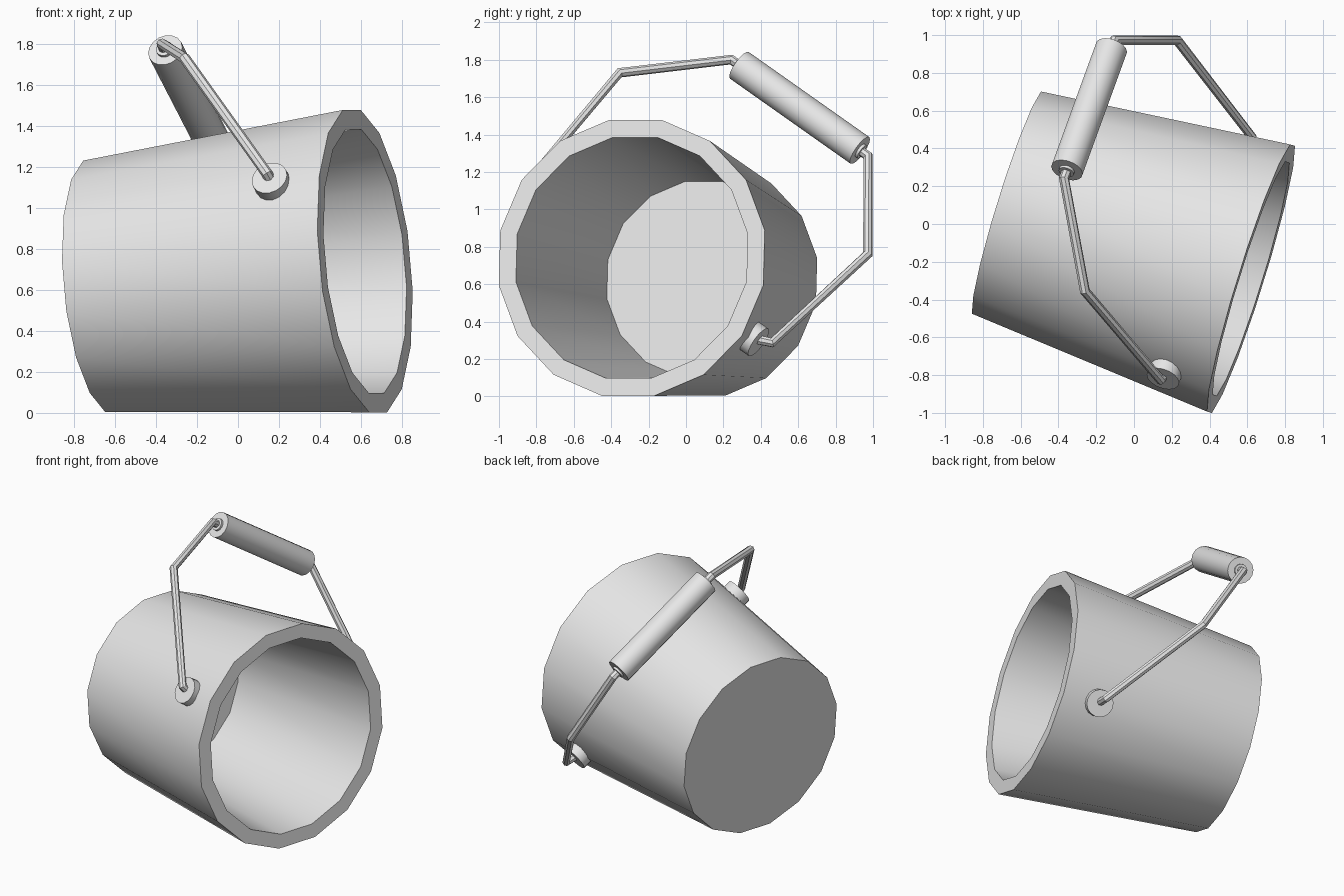
import bpy, bmesh, math
from mathutils import Vector, Matrix

cube = bpy.data.objects.get("Cube")
if cube:
    bpy.data.objects.remove(cube, do_unlink=True)

grey = bpy.data.materials.new("light_grey")
grey.use_nodes = True
grey.diffuse_color = (0.8, 0.8, 0.8, 1)
grey.node_tree.nodes["Principled BSDF"].inputs["Base Color"].default_value = (0.8, 0.8, 0.8, 1)


def smooth(obj):
    bpy.ops.object.select_all(action='DESELECT')
    obj.select_set(True)
    bpy.context.view_layer.objects.active = obj
    bpy.ops.object.shade_smooth_by_angle(angle=math.radians(30))


def lathe(name, profile, sides, matrix):
    """Rings of (radius, height) joined into a solid, capped at both ends."""
    bm = bmesh.new()
    rings = []
    for r, h in profile:
        angles = [2 * math.pi * (k + 0.5) / sides for k in range(sides)]
        rings.append([bm.verts.new(matrix @ Vector((r * math.cos(a), r * math.sin(a), h)))
                      for a in angles])
    for low, high in zip(rings, rings[1:]):
        for k in range(sides):
            j = (k + 1) % sides
            bm.faces.new((low[k], low[j], high[j], high[k]))
    bm.faces.new(rings[0][::-1])
    bm.faces.new(rings[-1])
    bmesh.ops.recalc_face_normals(bm, faces=bm.faces)
    mesh = bpy.data.meshes.new(name)
    bm.to_mesh(mesh)
    bm.free()
    mesh.materials.append(grey)
    obj = bpy.data.objects.new(name, mesh)
    bpy.context.collection.objects.link(obj)
    smooth(obj)
    return obj


def rod(name, start, end, radius, sides=16):
    """Straight cylinder between two points."""
    axis = end - start
    turn = axis.to_track_quat('Z', 'Y').to_matrix().to_4x4()
    return lathe(name, [(radius, 0), (radius, axis.length)], sides,
                 Matrix.Translation(start) @ turn)


# Bucket frame: lying on its side, axis pointing out of the mouth
base = Vector((-0.665, 0.11, 0.6175))
axis = Vector((1.285, -0.40, 0.123)).normalized()
side = Vector((0, 0, 1)).cross(axis).normalized()
up = axis.cross(side)
length = 1.351
frame = Matrix.Translation(base) @ Matrix((side, up, axis)).transposed().to_4x4()

# Tapered bucket with thick wall and floor
lathe("bucket_body", [(0.628, 0), (0.755, length), (0.658, length), (0.535, 0.1)], 16, frame)

# Handle mounts on opposite corners of the wall
pivot = base + axis * length * 0.815
tilt = math.radians(33.75)
ear_dir = up * math.sin(tilt) - side * math.cos(tilt)
for name, sign in (("front_handle_mount", 1), ("back_handle_mount", -1)):
    rod(name, pivot + ear_dir * sign * 0.70, pivot + ear_dir * sign * 0.775, 0.09)

# Bent wire handle
grip_a = Vector((-0.355, 0.285, 1.77))
grip_b = Vector((-0.12, 0.93, 1.315))
along = (grip_b - grip_a).normalized()
path = [pivot + ear_dir * 0.74,
        Vector((0.14, -0.825, 1.17)),
        Vector((-0.26, -0.355, 1.73)),
        grip_a - along * 0.055,
        grip_b + along * 0.055,
        Vector((0.23, 0.972, 0.76)),
        Vector((0.625, 0.46, 0.287)),
        pivot - ear_dir * 0.74]
curve = bpy.data.curves.new("wire_handle", 'CURVE')
curve.dimensions = '3D'
curve.bevel_depth = 0.027
curve.bevel_resolution = 2
curve.use_fill_caps = True
spline = curve.splines.new('POLY')
spline.points.add(len(path) - 1)
for point, co in zip(spline.points, path):
    point.co = (*co, 1)
curve.materials.append(grey)
wire = bpy.data.objects.new("wire_handle", curve)
bpy.context.collection.objects.link(wire)
bpy.ops.object.select_all(action='DESELECT')
wire.select_set(True)
bpy.context.view_layer.objects.active = wire
bpy.ops.object.convert(target='MESH')
smooth(bpy.context.view_layer.objects.active)

# Grip with a small collar at each end
rod("grip", grip_a, grip_b, 0.087)
rod("grip_collar", grip_a - along * 0.015, grip_b + along * 0.015, 0.042)
